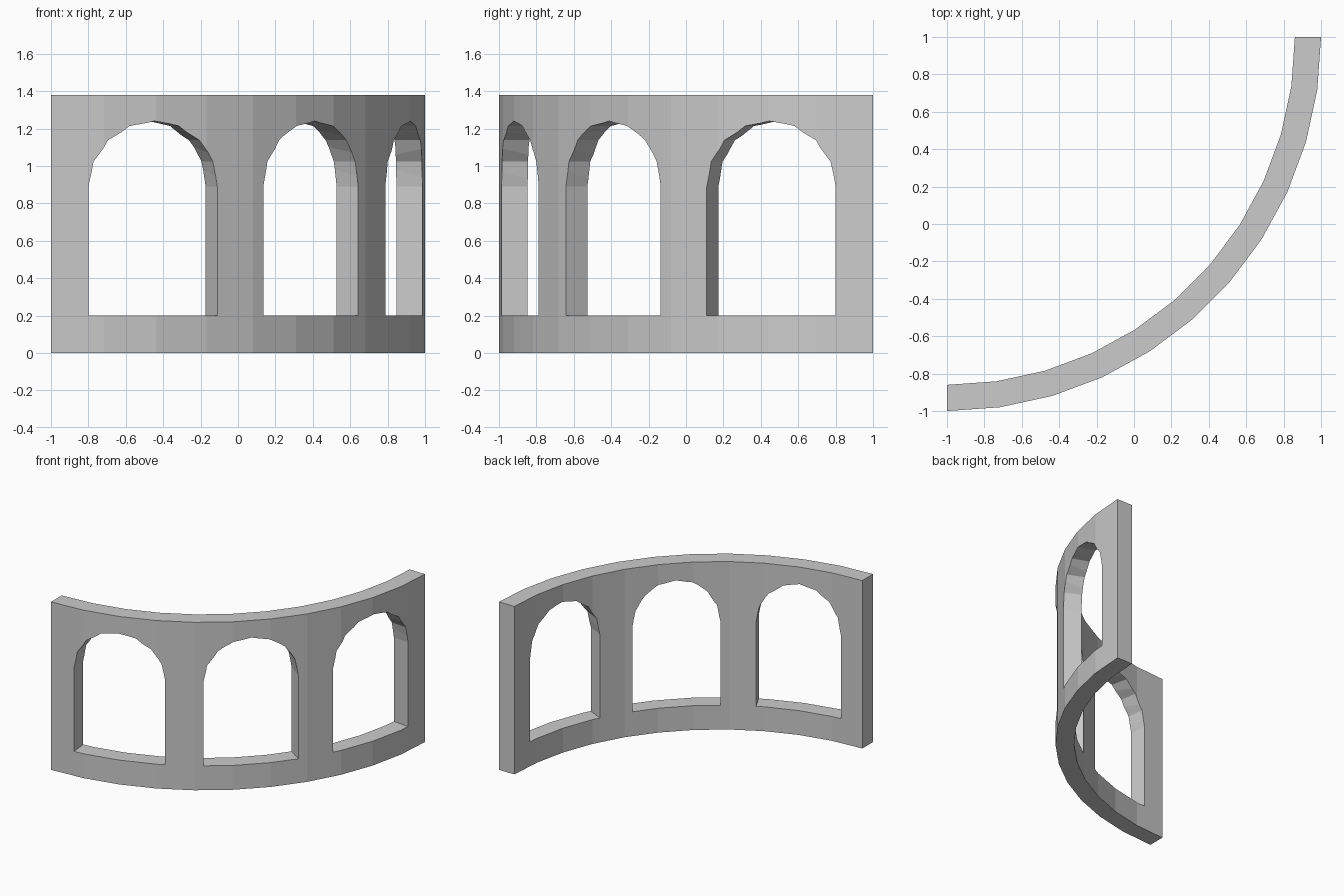
import bpy, bmesh
from math import radians, sin, cos, pi

if "Cube" in bpy.data.objects:
    bpy.data.objects.remove(bpy.data.objects["Cube"])

CX, CY = -1.0, 1.0            # centre of the quarter ring
R_IN, R_OUT, HEIGHT = 1.86, 2.0, 1.38
SEGMENTS = 11


def polar(deg, r, z):
    a = radians(deg)
    return (CX + r * sin(a), CY - r * cos(a), z)


def make_object(name, bm):
    bmesh.ops.recalc_face_normals(bm, faces=bm.faces[:])
    mesh = bpy.data.meshes.new(name)
    bm.to_mesh(mesh)
    bm.free()
    ob = bpy.data.objects.new(name, mesh)
    bpy.context.collection.objects.link(ob)
    return ob


def loft(bm, rings, closed_caps=True):
    """Bridge closed rings of points and cap both ends."""
    rows = [[bm.verts.new(p) for p in ring] for ring in rings]
    n = len(rows[0])
    for a, b in zip(rows, rows[1:]):
        for i in range(n):
            j = (i + 1) % n
            bm.faces.new((a[i], a[j], b[j], b[i]))
    bm.faces.new(rows[0])
    bm.faces.new(rows[-1][::-1])


# Curved wall: rectangular section swept through 90 degrees
bm = bmesh.new()
loft(bm, [[polar(90 * i / SEGMENTS, r, z) for r, z in
           ((R_IN, 0), (R_OUT, 0), (R_OUT, HEIGHT), (R_IN, HEIGHT))]
          for i in range(SEGMENTS + 1)])
wall = make_object("curved_arcade_wall", bm)

# Round-headed openings, radiating from the ring centre
HALF, SILL, SPRING, RISE = 10.35, 0.2, 0.89, 0.35
profile = [(-HALF, SILL), (HALF, SILL)]
profile += [(HALF * cos(pi * k / 8), SPRING + RISE * sin(pi * k / 8)) for k in range(9)]

bm = bmesh.new()
for centre in (16.1, 45.0, 73.9):
    loft(bm, [[polar(centre + d, r, z) for d, z in profile] for r in (1.7, 2.2)])
bmesh.ops.triangulate(bm, faces=bm.faces[:])
cutter = make_object("opening_cutter", bm)
cutter.hide_render = True

# Cut the openings and discard the cutter
mod = wall.modifiers.new("openings", 'BOOLEAN')
mod.operation = 'DIFFERENCE'
mod.solver = 'EXACT'
mod.object = cutter
bpy.context.view_layer.objects.active = wall
wall.select_set(True)
bpy.ops.object.modifier_apply(modifier=mod.name)
bpy.data.objects.remove(cutter, do_unlink=True)
